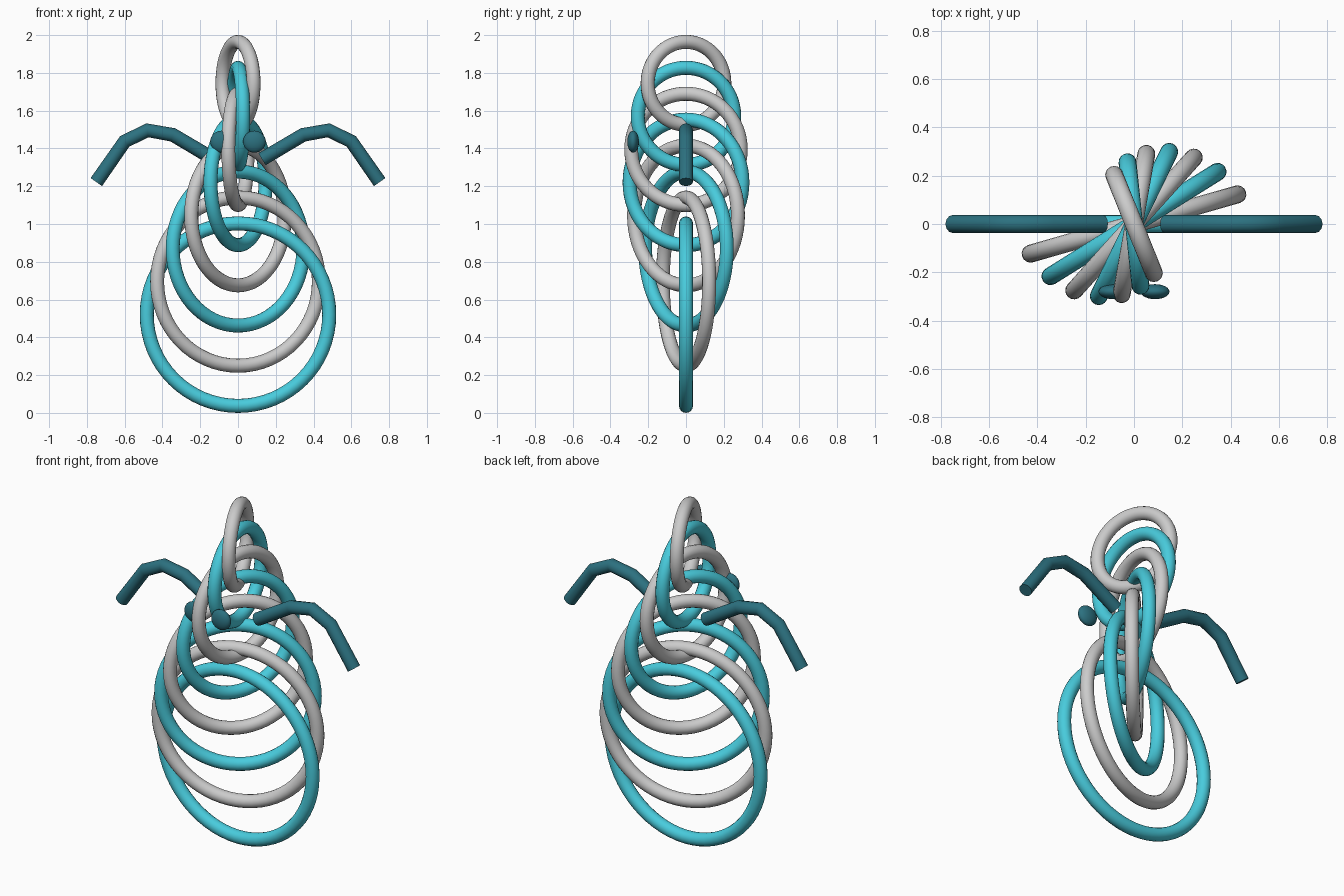
import bpy
from math import radians, pi

if "Cube" in bpy.data.objects:
    bpy.data.objects.remove(bpy.data.objects["Cube"])


def material(name, rgb):
    m = bpy.data.materials.new(name)
    m.diffuse_color = (*rgb, 1)
    m.use_nodes = True
    m.node_tree.nodes["Principled BSDF"].inputs["Base Color"].default_value = m.diffuse_color
    return m


cyan = material("cyan", (0.065, 0.60, 0.72))
teal = material("dark_teal", (0.025, 0.165, 0.215))
TUBE = 0.037

# Body: upright rings, each smaller, higher and turned 16 degrees further
for i in range(8):
    bpy.ops.mesh.primitive_torus_add(
        major_radius=0.483 - 0.0377 * i, minor_radius=TUBE,
        major_segments=64, minor_segments=16,
        location=(0, 0, 0.52 + 0.175 * i),
        rotation=(pi / 2, 0, radians(16 * i)))
    ring = bpy.context.object
    ring.name = f"body_ring_{i + 1}"
    if i % 2 == 0:
        ring.data.materials.append(cyan)
    bpy.ops.object.shade_smooth()

ARM = [(0.127, 1.343), (0.345, 1.472), (0.48, 1.496), (0.60, 1.437), (0.75, 1.222)]
for side, label in ((-1, "left"), (1, "right")):
    # Arm: bent tube with flat ends
    curve = bpy.data.curves.new(f"{label}_arm", "CURVE")
    curve.dimensions = "3D"
    curve.bevel_depth = TUBE
    curve.bevel_resolution = 4
    curve.use_fill_caps = True
    path = curve.splines.new("POLY")
    path.points.add(len(ARM) - 1)
    for p, (x, z) in zip(path.points, ARM):
        p.co = (side * x, 0, z, 1)
    curve.materials.append(teal)
    arm = bpy.data.objects.new(f"{label}_arm", curve)
    bpy.context.collection.objects.link(arm)

    # Eye: flattened ball on the front
    bpy.ops.mesh.primitive_uv_sphere_add(
        segments=24, ring_count=16, radius=1, location=(side * 0.087, -0.28, 1.436))
    eye = bpy.context.object
    eye.name = f"{label}_eye"
    eye.scale = (0.06, 0.031, 0.058)
    eye.data.materials.append(teal)
    bpy.ops.object.shade_smooth()
